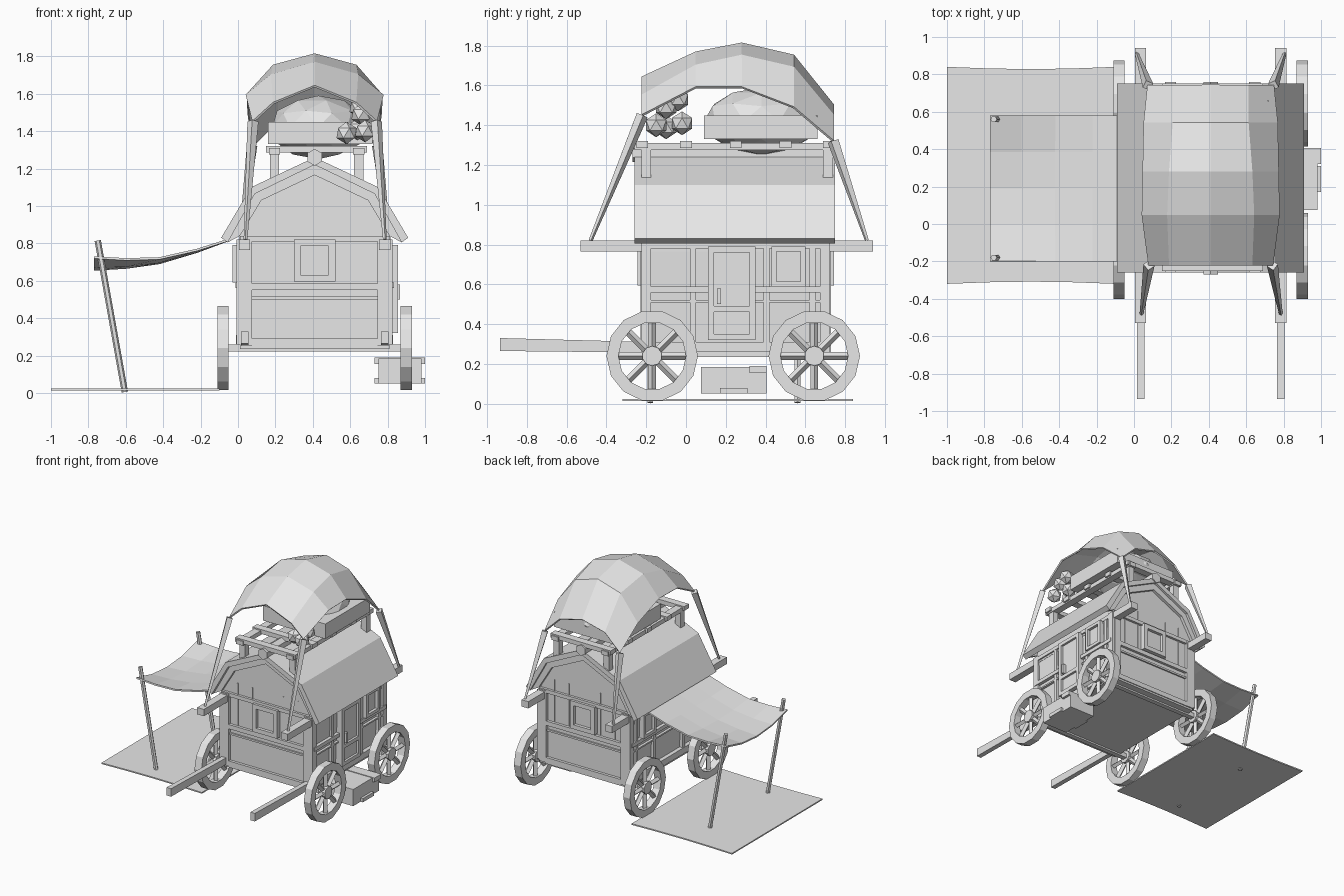
import bpy, bmesh, math
from mathutils import Vector

cube = bpy.data.objects.get("Cube")
if cube:
    bpy.data.objects.remove(cube, do_unlink=True)

grey = bpy.data.materials.new("plain grey")
grey.use_nodes = True
grey.diffuse_color = (0.8, 0.8, 0.8, 1)
grey.node_tree.nodes["Principled BSDF"].inputs["Base Color"].default_value = (0.8, 0.8, 0.8, 1)

CX, CY = 0.41, 0.25  # wagon centre


def finish(name, bm):
    bmesh.ops.recalc_face_normals(bm, faces=bm.faces)
    mesh = bpy.data.meshes.new(name)
    bm.to_mesh(mesh)
    bm.free()
    mesh.materials.append(grey)
    ob = bpy.data.objects.new(name, mesh)
    bpy.context.collection.objects.link(ob)
    return ob


def box(name, x, y, z):
    bm = bmesh.new()
    bmesh.ops.create_cube(bm, size=1)
    for v in bm.verts:
        for i, (a, b) in enumerate((x, y, z)):
            v.co[i] = a if v.co[i] < 0 else b
    return finish(name, bm)


def bar(name, p, q, r1, r2=None, sides=4):
    """Round or square rod between two points."""
    p, q = Vector(p), Vector(q)
    bm = bmesh.new()
    bmesh.ops.create_cone(bm, cap_ends=True, segments=sides, radius1=r1,
                          radius2=r1 if r2 is None else r2, depth=(q - p).length)
    rot = (q - p).to_track_quat("Z", "Y")
    for v in bm.verts:
        v.co = rot @ v.co + (p + q) / 2
    return finish(name, bm)


def extrude(name, points, y0, y1):
    """Extrude an x-z outline along y."""
    bm = bmesh.new()
    face = bm.faces.new([bm.verts.new((x, y0, z)) for x, z in points])
    new = bmesh.ops.extrude_face_region(bm, geom=[face])["geom"]
    for v in new:
        if isinstance(v, bmesh.types.BMVert):
            v.co.y = y1
    return finish(name, bm)


def mirror_outline(half):
    """Half outline of offsets from the centre line, ending near the ridge."""
    return [(CX - x, z) for x, z in half] + [(CX + x, z) for x, z in reversed(half) if x > 0]


def cloth(name, rows, thickness):
    bm = bmesh.new()
    grid = [[bm.verts.new(p) for p in row] for row in rows]
    for a, b in zip(grid, grid[1:]):
        for i in range(len(a) - 1):
            bm.faces.new((a[i], a[i + 1], b[i + 1], b[i]))
    ob = finish(name, bm)
    mod = ob.modifiers.new("thickness", "SOLIDIFY")
    mod.thickness = thickness
    mod.offset = 0
    return ob


# Cabin and gambrel roof
extrude("cabin", mirror_outline([(0.385, 0.25), (0.405, 0.83), (0.32, 1.06), (0, 1.21)]), -0.205, 0.705)
outer = mirror_outline([(0.50, 0.83), (0.34, 1.10), (0, 1.26)])
inner = mirror_outline([(0.465, 0.805), (0.32, 1.065), (0, 1.22)])
extrude("roof", outer + inner[::-1], -0.26, 0.75)
barge = mirror_outline([(0.40, 0.84), (0.285, 1.03), (0, 1.165)])
for end, y in (("front", -0.23), ("back", 0.705)):
    extrude(end + "_bargeboard", inner + barge[::-1], y, y + 0.025)
bar("ridge_beam", (CX, -0.27, 1.26), (CX, 0.76, 1.26), 0.045, sides=6)


# Windows and panels on the gable ends
def gable_end(end, s):
    def plate(name, x, z, depth):
        y = sorted((CY + s * 0.45, CY + s * (0.455 + depth)))
        box(end + "_" + name, (CX + x[0], CX + x[1]), y, z)
    plate("eave_trim", (-0.40, 0.40), (0.81, 0.84), 0.02)
    plate("belt", (-0.395, 0.395), (0.55, 0.585), 0.022)
    plate("lower_belt", (-0.39, 0.39), (0.50, 0.515), 0.012)
    plate("sill", (-0.39, 0.39), (0.25, 0.29), 0.022)
    for k in (-1, 1):
        plate("corner_post", sorted((k * 0.335, k * 0.395)), (0.25, 0.83), 0.025)
        plate("window_stile", sorted((k * 0.075, k * 0.11)), (0.60, 0.82), 0.04)
        plate("window_rail", (-0.11, 0.11), (0.69 + k * 0.095, 0.725 + k * 0.095), 0.04)
        for x in (0.14, 0.27):
            plate("batten", sorted((k * x, k * x + 0.008)), (0.59, 0.93), 0.006)
    plate("window_pane", (-0.08, 0.08), (0.63, 0.79), 0.015)


gable_end("front", -1)
gable_end("back", 1)


# Long side walls: trim, windows, door
def side_plate(name, s, y, z, depth):
    box(name, sorted((CX + s * 0.37, CX + s * (0.405 + depth))), y, z)


def side_window(name, s, y0, y1, z0, z1):
    w = 0.025
    side_plate(name + "_pane", s, (y0, y1), (z0, z1), 0.012)
    for a in (y0, y1 - w):
        side_plate(name + "_stile", s, (a, a + w), (z0, z1), 0.035)
    for a in (z0, z1 - w):
        side_plate(name + "_rail", s, (y0, y1), (a, a + w), 0.035)


for s in (-1, 1):
    for y in (-0.225, 0.675):
        side_plate("side_corner_post", s, (y, y + 0.05), (0.26, 0.82), 0.012)
    for z, h, d in ((0.56, 0.03, 0.018), (0.51, 0.012, 0.01), (0.26, 0.05, 0.015), (0.78, 0.03, 0.012)):
        side_plate("side_belt", s, (-0.21, 0.71), (z, z + h), d)
    for y in (0.02, 0.39, 0.62):
        side_plate("side_batten", s, (y, y + 0.03), (0.30, 0.80), 0.01)
side_window("side_window", 1, 0.43, 0.60, 0.59, 0.79)
for y in (-0.08, 0.42):
    side_window("awning_side_window", -1, y, y + 0.16, 0.59, 0.79)
side_plate("door", 1, (0.11, 0.35), (0.32, 0.79), 0.022)
for y in (0.11, 0.32):
    side_plate("door_stile", 1, (y, y + 0.03), (0.32, 0.79), 0.04)
for z in (0.32, 0.46, 0.76):
    side_plate("door_rail", 1, (0.11, 0.35), (z, z + 0.03), 0.04)
side_plate("door_handle", 1, (0.155, 0.175), (0.50, 0.58), 0.05)

# Eave beams, shafts and chassis
for x in (0.035, 0.785):
    box("eave_beam", (x - 0.03, x + 0.03), (-0.53, 0.94), (0.765, 0.82))
    shaft = box("pull_shaft", (x - 0.02, x + 0.02), (-0.935, 0.0), (0.255, 0.305))
    for v in shaft.data.vertices:
        if v.co.y < -0.5:
            v.co.z += 0.01 if v.co.z < 0.28 else 0.025
box("floor", (0.01, 0.81), (-0.22, 0.72), (0.235, 0.265))

# Wheels
for x in (-0.08, 0.90):
    for y in (-0.17, 0.645):
        z = 0.24
        bm = bmesh.new()
        n = 14
        rings = []
        for i in range(n):
            a = math.tau * i / n
            rings.append([bm.verts.new((x + dx, y + r * math.cos(a), z + r * math.sin(a)))
                          for dx, r in ((-0.03, 0.23), (0.03, 0.23), (0.03, 0.17), (-0.03, 0.17))])
        for i in range(n):
            a, b = rings[i], rings[(i + 1) % n]
            for j in range(4):
                k = (j + 1) % 4
                bm.faces.new((a[j], a[k], b[k], b[j]))
        finish("wheel_rim", bm)
        bar("wheel_hub", (x - 0.03, y, z), (x + 0.03, y, z), 0.05, sides=10)
        for i in range(8):
            a = math.tau * i / 8
            bar("spoke", (x, y, z), (x, y + 0.18 * math.cos(a), z + 0.18 * math.sin(a)), 0.02)
for y in (-0.17, 0.645):
    box("axle", (-0.08, 0.90), (y - 0.02, y + 0.02), (0.222, 0.258))

# Step box beside the door
box("step_box", (0.75, 0.98), (0.075, 0.405), (0.05, 0.185))
box("step_box_plate", (0.73, 1.0), (0.17, 0.31), (0.05, 0.08))
box("step_box_lid", (0.73, 1.0), (0.32, 0.405), (0.155, 0.19))

# Roof rack
for x in (0.195, 0.645):
    for y in (-0.2, 0.715):
        box("rack_post", (x - 0.025, x + 0.025), (y - 0.025, y + 0.025), (1.13, 1.30))
    box("rack_rail", (x - 0.03, x + 0.03), (-0.26, 0.76), (1.275, 1.31))
for y in (-0.22, 0.0, 0.25, 0.5, 0.72):
    box("rack_slat", (0.15, 0.69), (y - 0.03, y + 0.03), (1.285, 1.32))

# Cargo: chest, sack and small faceted bundles
box("cargo_chest", (0.16, 0.72), (0.09, 0.66), (1.33, 1.45))


def lump(name, centre, radii, level):
    bm = bmesh.new()
    bmesh.ops.create_icosphere(bm, subdivisions=level, radius=1)
    for v in bm.verts:
        v.co = Vector(c + p * r for c, p, r in zip(centre, v.co, radii))
    finish(name, bm)


lump("cargo_sack", (CX + 0.02, 0.38, 1.42), (0.26, 0.29, 0.17), 2)
for x, y, z in ((0.68, -0.15, 1.40), (0.64, -0.02, 1.41), (0.66, -0.10, 1.49), (0.65, -0.04, 1.53), (0.58, -0.10, 1.39)):
    lump("cargo_bundle", (x, y, z), (0.06, 0.06, 0.06), 1)

# Canopy over the rack, half of each cross row given from edge to centre
canopy = [(-0.22, (0.33, 1.45), (0.22, 1.55), 1.64), (0.05, (0.365, 1.59), (0.23, 1.70), 1.765),
          (0.28, (0.36, 1.59), (0.22, 1.75), 1.81), (0.54, (0.355, 1.49), (0.20, 1.69), 1.75),
          (0.74, (0.335, 1.32), (0.20, 1.45), 1.50)]
rows = []
for y, edge, mid, top in canopy:
    rows.append([(x, y, z) for x, z in mirror_outline([edge, mid, (0, top)])])
cloth("canopy", rows, 0.012)
for corner, foot in ((rows[0][0], (0.04, -0.48, 0.82)), (rows[0][-1], (0.785, -0.48, 0.82)),
                     (rows[-1][0], (0.015, 0.91, 0.82)), (rows[-1][-1], (0.805, 0.91, 0.82))):
    bar("canopy_tie", corner, foot, 0.03, 0.01)

# Side awning, its poles and the ground mat
rows = []
for x, z, sag in ((-0.03, 0.825, 0), (-0.22, 0.765, 0.01), (-0.42, 0.72, 0.025), (-0.6, 0.715, 0.045), (-0.77, 0.725, 0.065)):
    rows.append([(x, 0.19 + 0.39 * t, z - sag * (1 - t * t)) for t in (-1, -0.5, 0, 0.5, 1)])
cloth("awning", rows, 0.012)
for y in (-0.18, 0.56):
    bar("awning_pole", (-0.605, y, 0.005), (-0.75, y, 0.815), 0.017, sides=6)
rows = [[(x, 0.26 + k * (0.58 - 0.012 * math.sin(math.pi * (x + 1) / 0.9)), 0.018) for k in (-1, 1)]
        for x in (-1, -0.775, -0.55, -0.325, -0.1)]
cloth("ground_mat", rows, 0.01)
